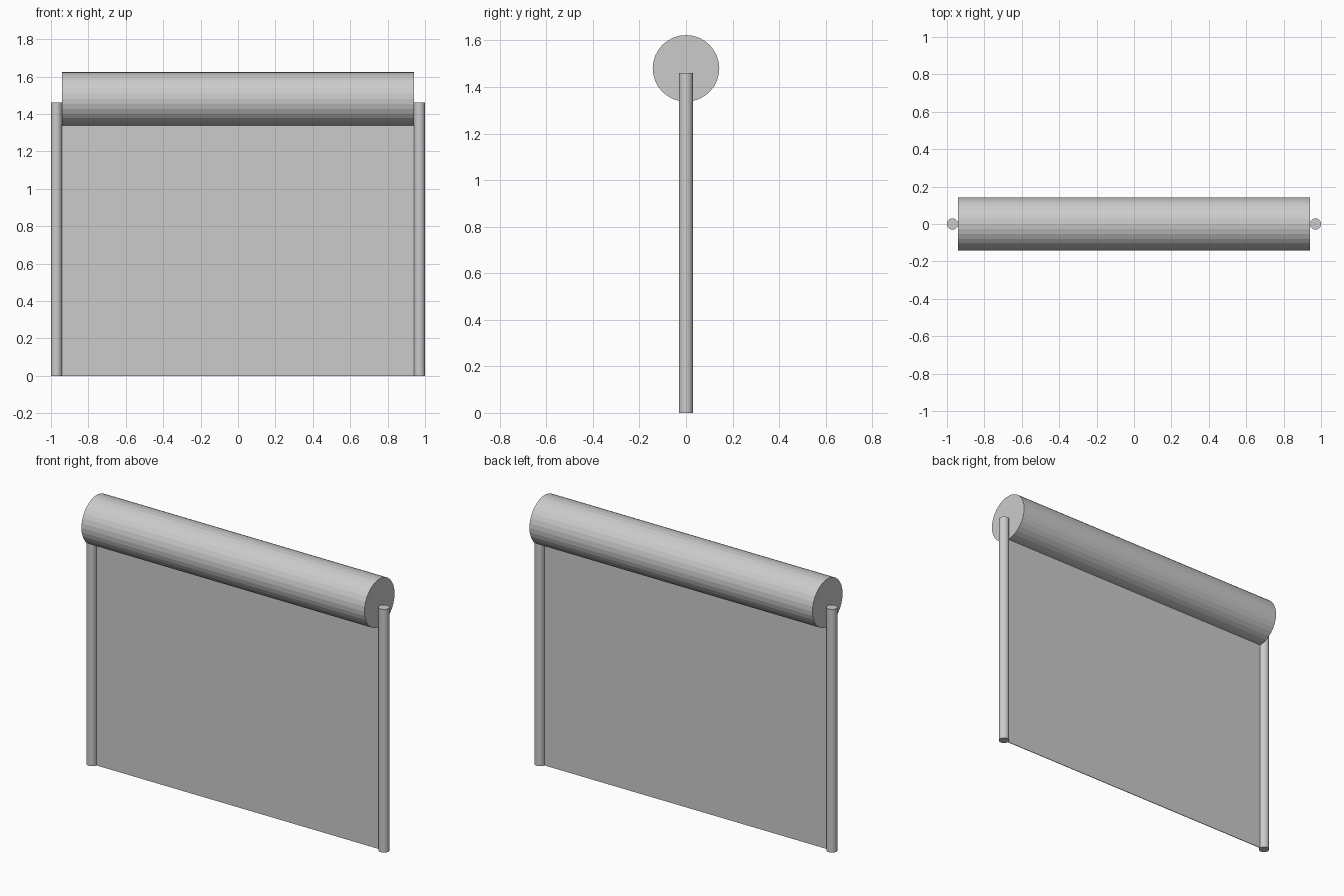
import bpy
import math

if "Cube" in bpy.data.objects:
    bpy.data.objects.remove(bpy.data.objects["Cube"])

grey = bpy.data.materials.new("plain grey")
grey.diffuse_color = (0.6, 0.6, 0.6, 1)
grey.use_nodes = True
grey.node_tree.nodes["Principled BSDF"].inputs["Base Color"].default_value = grey.diffuse_color


def finish(name):
    ob = bpy.context.object
    ob.name = name
    ob.data.materials.append(grey)
    return ob


def cylinder(name, radius, length, location, rotation=(0, 0, 0)):
    bpy.ops.mesh.primitive_cylinder_add(
        vertices=32, radius=radius, depth=length, location=location, rotation=rotation)
    return finish(name)


ROLL_HALF = 0.94
ROLL_Z = 1.48
POST_R = 0.03
POST_H = 1.46

# Horizontal roller housing
cylinder("roller", 0.143, 2 * ROLL_HALF, (0, 0, ROLL_Z), (0, math.pi / 2, 0))

# Side guide posts
for side, label in ((-1, "left"), (1, "right")):
    cylinder(label + "_post", POST_R, POST_H, (side * (1 - POST_R), 0, POST_H / 2))

# Thin sheet hanging between the posts
bpy.ops.mesh.primitive_cube_add(size=1, location=(0, 0, POST_H / 2))
bpy.context.object.scale = (2 * ROLL_HALF + 0.01, 0.004, POST_H)
finish("screen_sheet")
